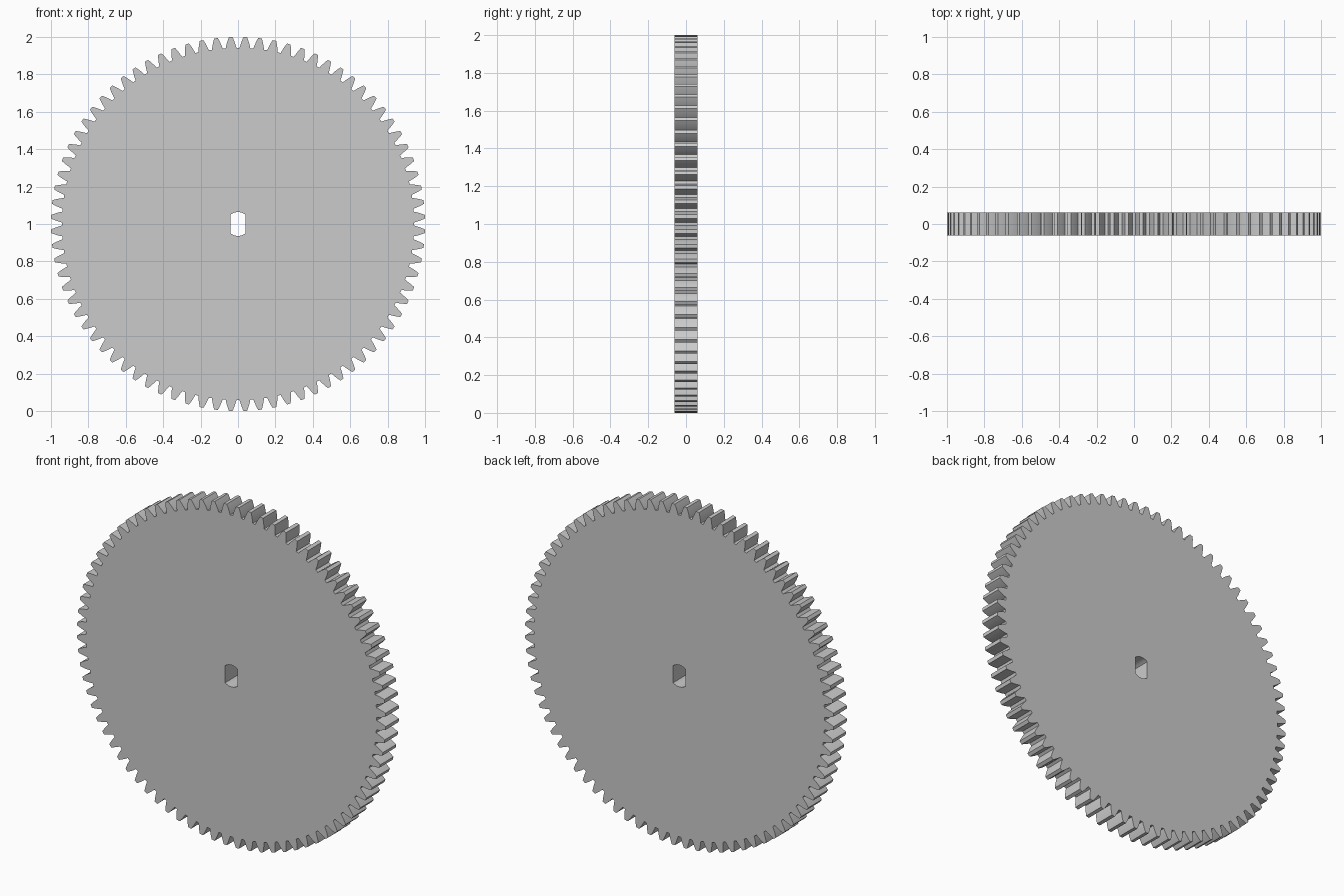
import bpy
import bmesh
from math import sin, cos, tan, acos, asin, pi, radians

cube = bpy.data.objects.get("Cube")
if cube:
    bpy.data.objects.remove(cube, do_unlink=True)

TEETH = 80
TIP, ROOT = 1.0, 0.942
HALF_DEPTH = 0.0615
PITCH = TIP * TEETH / (TEETH + 2)
BASE = PITCH * cos(radians(20))
BORE_RADIUS, BORE_FLAT = 0.064, 0.04


def involute(radius):
    a = acos(BASE / radius)
    return tan(a) - a


def half_angle(radius):
    """Half the angular width of a tooth at a given radius."""
    return pi / (2 * TEETH) + involute(PITCH) - involute(radius)


def polar(radius, angle):
    return radius * sin(angle), 1 + radius * cos(angle)


# Involute tooth outline, repeated around the rim with a gap at the top
flank_steps = 6
flank = [ROOT + (TIP - ROOT) * i / flank_steps for i in range(flank_steps + 1)]
rim = []
for t in range(TEETH):
    centre = (t + 0.5) * 2 * pi / TEETH
    rim += [polar(r, centre - half_angle(r)) for r in flank]
    rim += [polar(r, centre + half_angle(r)) for r in reversed(flank)]

# Shaft hole: a circle with two flat sides
reach = asin(BORE_FLAT / BORE_RADIUS)
arc_steps = 10
bore = [polar(BORE_RADIUS, side + reach * (2 * i / arc_steps - 1))
        for side in (0, pi) for i in range(arc_steps + 1)]

# Fill between the two outlines and extrude through the thickness
bm = bmesh.new()
edges = []
for loop in (rim, bore):
    verts = [bm.verts.new((x, -HALF_DEPTH, z)) for x, z in loop]
    edges += [bm.edges.new((v, verts[i - 1])) for i, v in enumerate(verts)]
bmesh.ops.triangle_fill(bm, edges=edges, use_beauty=True)
result = bmesh.ops.extrude_face_region(bm, geom=bm.faces[:], use_keep_orig=True)
moved = [g for g in result["geom"] if isinstance(g, bmesh.types.BMVert)]
bmesh.ops.translate(bm, verts=moved, vec=(0, 2 * HALF_DEPTH, 0))
bmesh.ops.recalc_face_normals(bm, faces=bm.faces[:])

mesh = bpy.data.meshes.new("spur_gear")
bm.to_mesh(mesh)
bm.free()
gear = bpy.data.objects.new("spur_gear", mesh)
bpy.context.collection.objects.link(gear)

# Smooth the curved flanks and bore while keeping the corners crisp
bpy.ops.object.select_all(action="DESELECT")
gear.select_set(True)
bpy.context.view_layer.objects.active = gear
bpy.ops.object.shade_smooth_by_angle(angle=radians(20))
